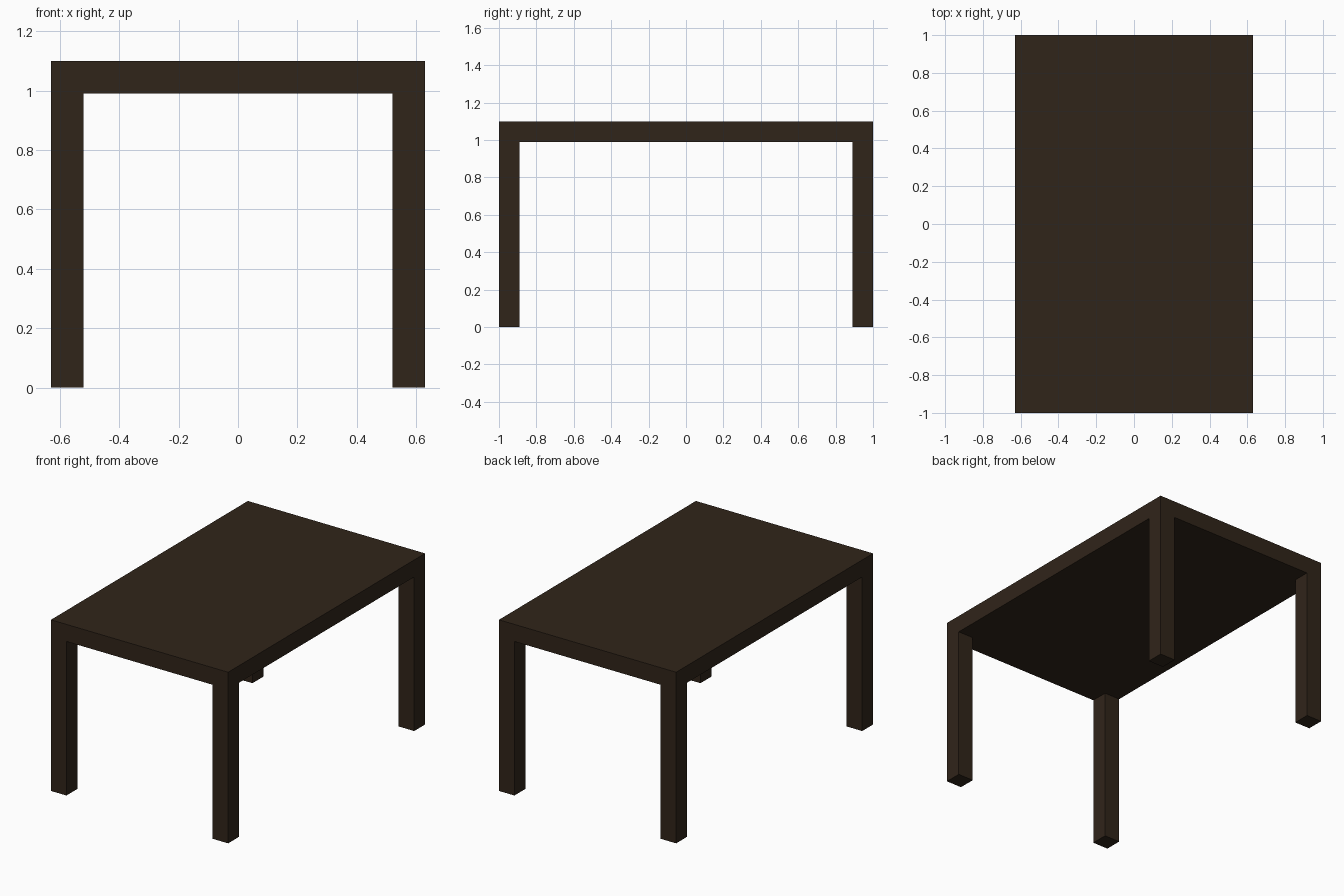
import bpy, bmesh
from mathutils import Vector

if "Cube" in bpy.data.objects:
    bpy.data.objects.remove(bpy.data.objects["Cube"])

HX, HY, TOP, T = 0.63, 1.0, 1.10, 0.11   # half sizes, height, leg/top thickness

# Table top slab
bm = bmesh.new()
bmesh.ops.create_cube(bm, size=1)
for v in bm.verts:
    v.co = Vector((v.co.x * 2 * HX, v.co.y * 2 * HY, TOP - T / 2 + v.co.z * T))

# Cut lines along the inner sides of the legs
for axis, half in ((0, HX), (1, HY)):
    for s in (-1, 1):
        co, no = Vector(), Vector()
        co[axis], no[axis] = s * (half - T), 1
        bmesh.ops.bisect_plane(bm, geom=bm.verts[:] + bm.edges[:] + bm.faces[:],
                               plane_co=co, plane_no=no)

# Legs pulled down from the four bottom corner faces
bm.normal_update()
corners = []
for f in bm.faces:
    c = f.calc_center_median()
    if f.normal.z < -0.9 and abs(c.x) > HX - T and abs(c.y) > HY - T:
        corners.append(f)
for f in bmesh.ops.extrude_discrete_faces(bm, faces=corners)["faces"]:
    for v in f.verts:
        v.co.z = 0

# Merge coplanar faces into clean flat sides
bmesh.ops.remove_doubles(bm, verts=bm.verts[:], dist=1e-5)
bmesh.ops.dissolve_limit(bm, angle_limit=0.01, verts=bm.verts[:], edges=bm.edges[:])
bmesh.ops.recalc_face_normals(bm, faces=bm.faces[:])

mesh = bpy.data.meshes.new("table")
bm.to_mesh(mesh)
bm.free()
table = bpy.data.objects.new("table", mesh)
bpy.context.collection.objects.link(table)

# Dark wood
wood = bpy.data.materials.new("dark_wood")
wood.diffuse_color = (0.03, 0.018, 0.010, 1)
wood.use_nodes = True
wood.node_tree.nodes["Principled BSDF"].inputs["Base Color"].default_value = wood.diffuse_color
mesh.materials.append(wood)
